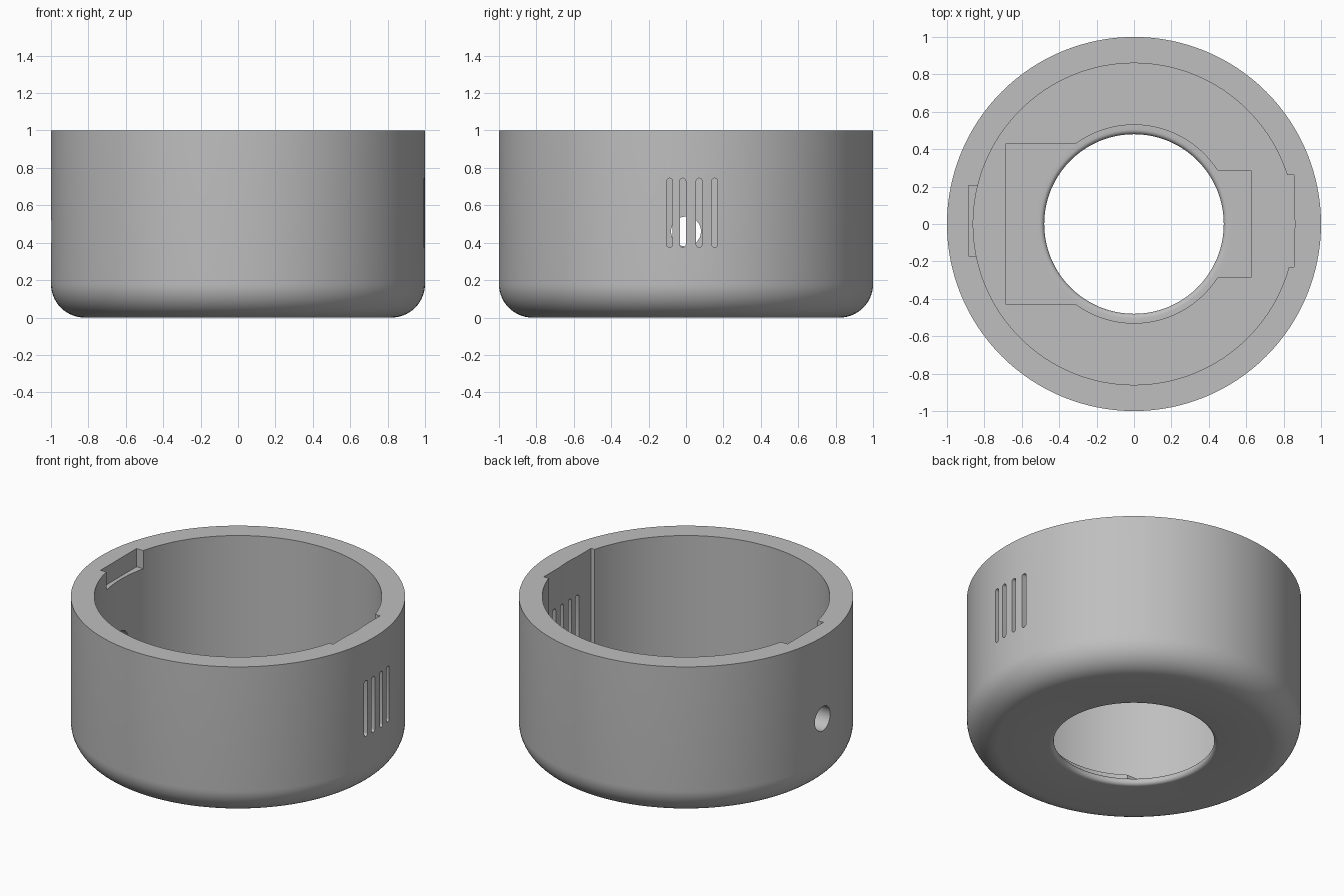
import bpy, bmesh, math

if "Cube" in bpy.data.objects:
    bpy.data.objects.remove(bpy.data.objects["Cube"], do_unlink=True)

FLOOR, RECESS, TOP = 0.095, 0.05, 1.0

grey = bpy.data.materials.new("plain grey")
grey.use_nodes = True
colour = (0.52, 0.52, 0.52, 1)
grey.diffuse_color = colour
grey.node_tree.nodes["Principled BSDF"].inputs["Base Color"].default_value = colour


def make_object(name, bm):
    bmesh.ops.recalc_face_normals(bm, faces=bm.faces)
    mesh = bpy.data.meshes.new(name)
    bm.to_mesh(mesh)
    bm.free()
    mesh.materials.append(grey)
    ob = bpy.data.objects.new(name, mesh)
    bpy.context.collection.objects.link(ob)
    return ob


def arc(cx, cz, r, start, end, steps):
    angles = [math.radians(start + (end - start) * i / steps) for i in range(steps + 1)]
    return [(cx + r * math.cos(a), cz + r * math.sin(a)) for a in angles]


def lathe(name, profile, segments=128):
    bm = bmesh.new()
    rings = []
    for s in range(segments):
        a = 2 * math.pi * s / segments
        rings.append([bm.verts.new((r * math.cos(a), r * math.sin(a), z)) for r, z in profile])
    n = len(profile)
    for s, ring in enumerate(rings):
        after = rings[(s + 1) % segments]
        for i in range(n):
            j = (i + 1) % n
            bm.faces.new((ring[i], after[i], after[j], ring[j]))
    return make_object(name, bm)


def prism_x(name, outline, x0, x1):
    """Extrude a y-z outline along x."""
    bm = bmesh.new()
    face = bm.faces.new([bm.verts.new((x0, y, z)) for y, z in outline])
    result = bmesh.ops.extrude_face_region(bm, geom=[face])
    moved = [v for v in result["geom"] if isinstance(v, bmesh.types.BMVert)]
    bmesh.ops.translate(bm, verts=moved, vec=(x1 - x0, 0, 0))
    return make_object(name, bm)


def box(name, x0, x1, y0, y1, z0, z1):
    return prism_x(name, [(y0, z0), (y1, z0), (y1, z1), (y0, z1)], x0, x1)


# Cup body: rounded lip around the base hole, stepped floor, wall, rounded foot
lip = arc(0.505, 0.025, 0.025, 270, 90, 10)
foot = arc(0.82, 0.18, 0.18, 0, -90, 14)
wall = [(0.53, RECESS), (0.53, FLOOR), (0.86, FLOOR), (0.86, TOP), (1, TOP)]
housing = lathe("housing", lip + wall + foot)

# Floor recesses, wall pocket and rim notch
cutters = [
    box("wide_floor_recess", -0.685, 0, -0.43, 0.43, RECESS, 0.3),
    box("narrow_floor_recess", 0, 0.625, -0.287, 0.287, RECESS, 0.3),
    box("wall_pocket", 0.65, 0.855, -0.23, 0.262, FLOOR, 1.2),
    box("rim_notch", -0.885, -0.65, -0.17, 0.205, 0.88, 1.2),
]

# Vent slots with round ends
r = 0.016
for y in (-0.088, -0.017, 0.07, 0.153):
    slot = arc(y, 0.745 - r, r, 0, 180, 8) + arc(y, 0.375 + r, r, 180, 360, 8)
    cutters.append(prism_x("vent_slot", slot, 0.7, 1.2))

# Round cable hole on the opposite side
cutters.append(prism_x("cable_hole", arc(0, 0.46, 0.08, 0, 348.75, 31), -1.2, -0.7))

for cutter in cutters:
    cutter.hide_render = True
    mod = housing.modifiers.new(cutter.name, "BOOLEAN")
    mod.operation = "DIFFERENCE"
    mod.solver = "EXACT"
    mod.object = cutter

# Bake the cuts and remove the cutters
bpy.context.view_layer.update()
graph = bpy.context.evaluated_depsgraph_get()
baked = bpy.data.meshes.new_from_object(housing.evaluated_get(graph))
housing.modifiers.clear()
housing.data = baked
for cutter in cutters:
    bpy.data.objects.remove(cutter, do_unlink=True)

bpy.ops.object.select_all(action="DESELECT")
housing.select_set(True)
bpy.context.view_layer.objects.active = housing
bpy.ops.object.shade_smooth_by_angle(angle=math.radians(30))
